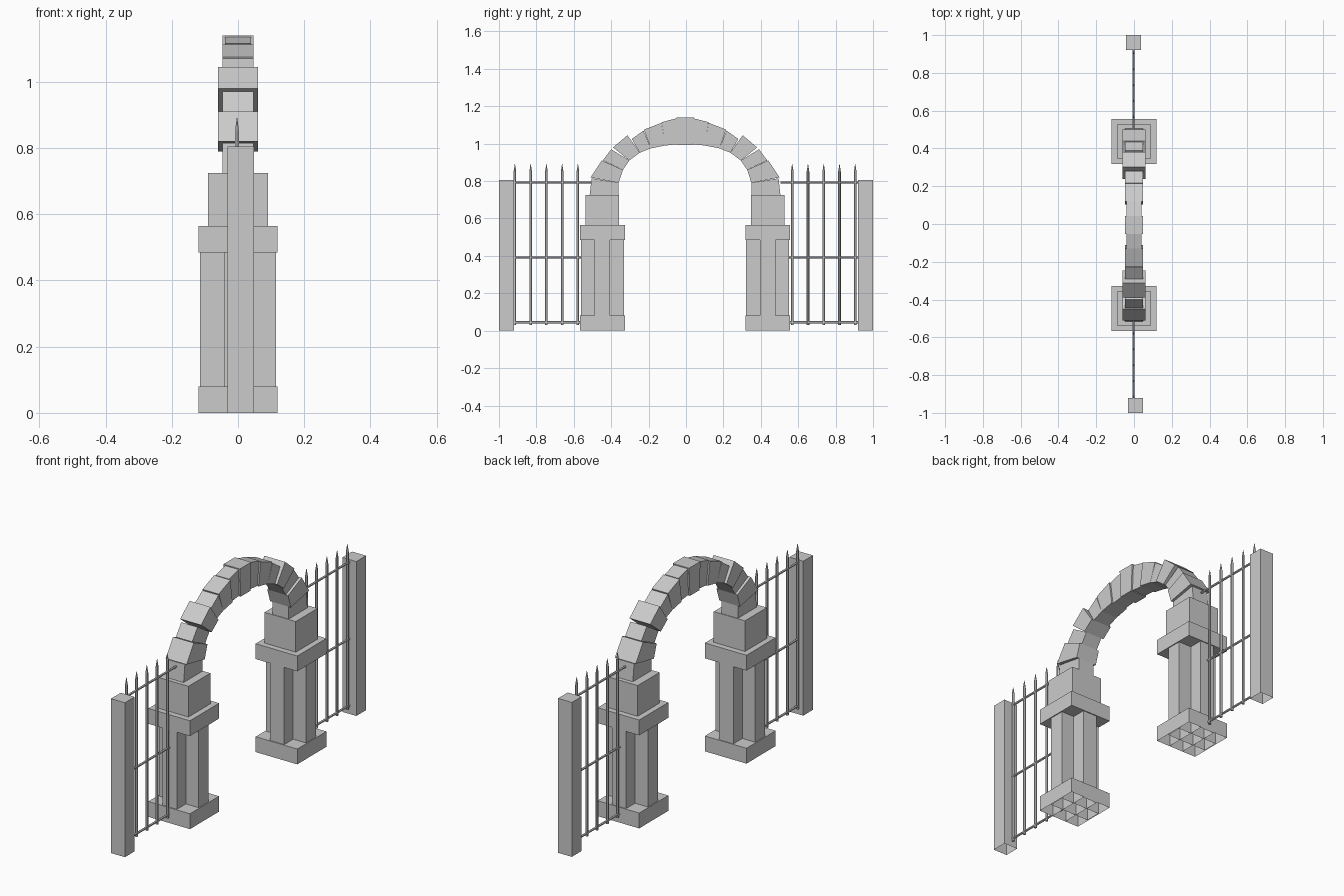
import bpy, bmesh
from mathutils import Matrix, Vector

cube = bpy.data.objects.get("Cube")
if cube:
    bpy.data.objects.remove(cube, do_unlink=True)

stone = bpy.data.materials.new("grey stone")
stone.use_nodes = True
GREY = (0.6, 0.6, 0.6, 1)
stone.diffuse_color = GREY
stone.node_tree.nodes["Principled BSDF"].inputs["Base Color"].default_value = GREY

MID = -0.005  # centre line of the arch along y


def finish(bm, name):
    bmesh.ops.recalc_face_normals(bm, faces=bm.faces)
    mesh = bpy.data.meshes.new(name)
    bm.to_mesh(mesh)
    bm.free()
    mesh.materials.append(stone)
    obj = bpy.data.objects.new(name, mesh)
    bpy.context.collection.objects.link(obj)
    return obj


def add_box(bm, x, y, z0, z1, hx, hy, open_bottom=False):
    """Box centred on x, y; optionally hollow underneath."""
    size = Matrix.Diagonal((2 * hx, 2 * hy, z1 - z0, 1))
    place = Matrix.Translation((x, y, (z0 + z1) / 2)) @ size
    verts = bmesh.ops.create_cube(bm, size=1, matrix=place)["verts"]
    if open_bottom:
        faces = {f for v in verts for f in v.link_faces}
        low = min(faces, key=lambda f: f.calc_center_median().z)
        bmesh.ops.delete(bm, geom=[low], context="FACES_ONLY")


def box(name, *args, **kw):
    bm = bmesh.new()
    add_box(bm, *args, **kw)
    return finish(bm, name)


def add_rod(bm, a, b, r0, r1):
    a, b = Vector(a), Vector(b)
    turn = (b - a).to_track_quat("Z", "Y").to_matrix().to_4x4()
    bmesh.ops.create_cone(bm, cap_ends=True, segments=6, radius1=r0, radius2=r1,
                          depth=(b - a).length,
                          matrix=Matrix.Translation((a + b) / 2) @ turn)


def arch_stone(name, profile, half):
    """Wedge stone: a y-z outline given depth along x."""
    bm = bmesh.new()
    face = bm.faces.new([bm.verts.new((-half, MID + y, z)) for y, z in profile])
    out = bmesh.ops.extrude_face_region(bm, geom=[face])
    moved = [g for g in out["geom"] if isinstance(g, bmesh.types.BMVert)]
    bmesh.ops.translate(bm, verts=moved, vec=(2 * half, 0, 0))
    return finish(bm, name)


# Stones from springing to crown: half depth, outer low, outer high, inner high, inner low
STONES = [
    (.047, (.510, .725), (.500, .815), (.355, .790), (.355, .725)),
    (.060, (.505, .820), (.445, .910), (.332, .860), (.355, .790)),
    (.047, (.440, .910), (.395, .970), (.298, .910), (.332, .860)),
    (.060, (.385, .980), (.308, 1.045), (.242, .952), (.298, .910)),
    (.047, (.285, 1.025), (.222, 1.070), (.183, .975), (.242, .952)),
    (.047, (.220, 1.075), (.125, 1.112), (.107, .990), (.183, .975)),
    (.039, (.125, 1.115), (.046, 1.135), (.040, .997), (.107, .990)),
]

for side, s, post_x in (("front", -1, .008), ("back", 1, -.002)):
    # Gate pier
    y = MID + s * .442
    box(side + "_pier_base", 0, y, 0, .08, .12, .12, open_bottom=True)
    bm = bmesh.new()
    add_box(bm, 0, y, 0, .485, .115, .041, open_bottom=True)
    add_box(bm, 0, y, 0, .485, .041, .115, open_bottom=True)
    finish(bm, side + "_pier_shaft")
    box(side + "_pier_cap", 0, y, .485, .565, .12, .12)
    box(side + "_pier_block", 0, y, .565, .725, .09, .09)

    # Half of the arch
    for i, (half, *outline) in enumerate(STONES):
        arch_stone(f"{side}_arch_stone_{i + 1}", [(s * p, q) for p, q in outline], half)

    # End post
    box(side + "_end_post", post_x, s * .96, 0, .805, .04, .04, open_bottom=True)

    # Railings
    x = -.003
    bm = bmesh.new()
    for z in (.045, .392, .792):
        add_rod(bm, (x, s * .93, z), (x, s * .505, z), .006, .006)
    finish(bm, side + "_fence_rails")
    bm = bmesh.new()
    for i in range(5):
        py = MID + s * (.573 + .0842 * i)
        add_rod(bm, (x, py, .03), (x, py, .85), .007, .007)
        add_rod(bm, (x, py, .85), (x, py, .89), .007, .001)
    finish(bm, side + "_fence_pickets")

# Keystone
arch_stone("keystone", [(-.047, 1.14), (.047, 1.14), (.04, .993), (-.04, .993)], .047)
